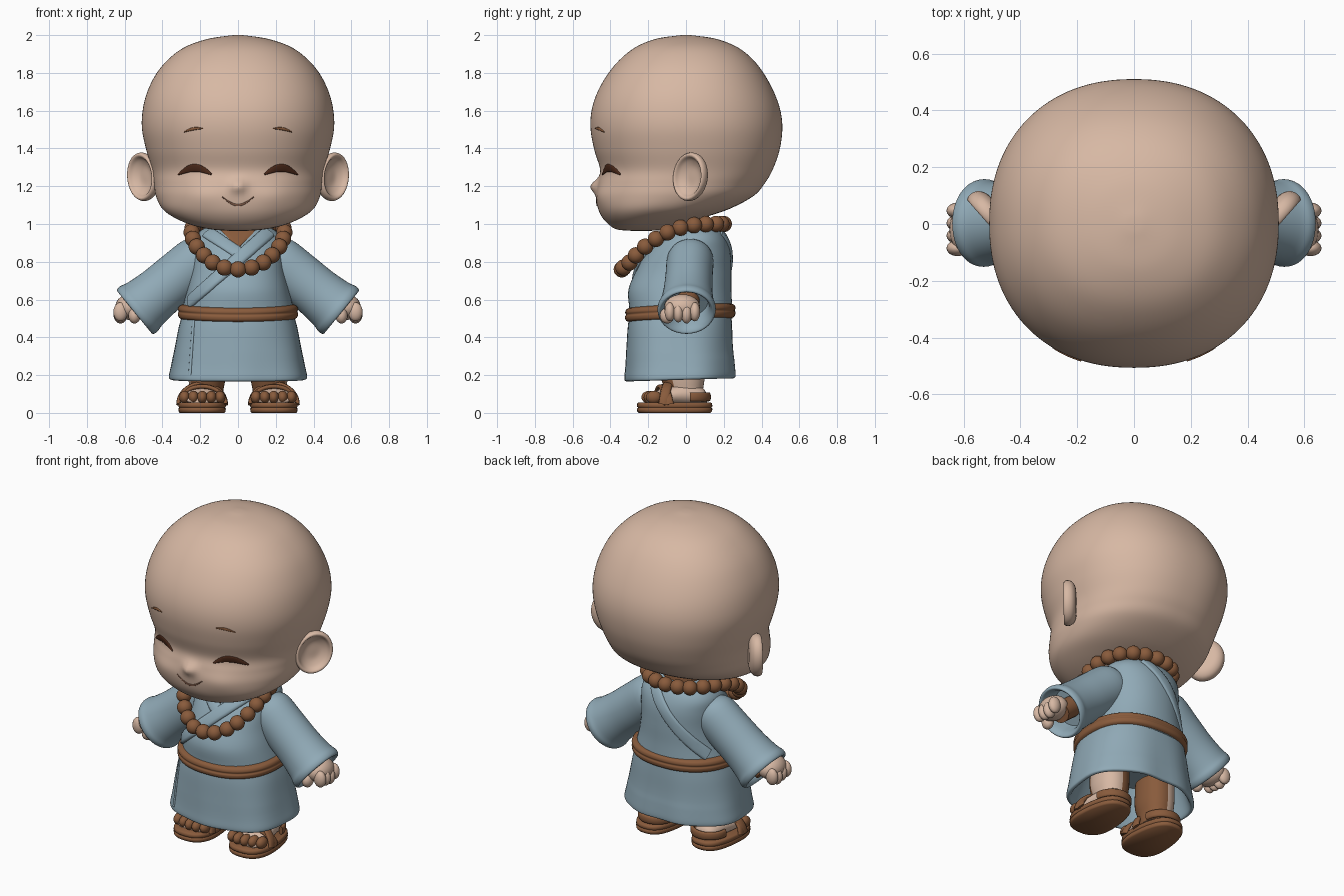
import bpy, bmesh
from math import sin, cos, pi, exp, atan2, radians
from mathutils import Vector, Matrix
from mathutils.bvhtree import BVHTree

cube = bpy.data.objects.get("Cube")
if cube:
    bpy.data.objects.remove(cube)


def material(name, r, g, b):
    m = bpy.data.materials.new(name)
    m.use_nodes = True
    m.diffuse_color = (r, g, b, 1)
    node = next(n for n in m.node_tree.nodes if n.type == 'BSDF_PRINCIPLED')
    node.inputs["Base Color"].default_value = (r, g, b, 1)
    node.inputs["Roughness"].default_value = 0.7
    return m


SKIN = material("skin", .68, .48, .37)
ROBE = material("robe blue", .28, .40, .47)
BROWN = material("wood brown", .25, .105, .045)
DARK = material("dark brown", .07, .022, .01)
LIP = material("mouth line", .25, .12, .075)


def finish(name, bm, mats, mirror=False, pick=None):
    """Turn a bmesh into a smooth-shaded object, mirrored if asked."""
    bmesh.ops.recalc_face_normals(bm, faces=bm.faces[:])
    for f in bm.faces:
        f.smooth = True
        if pick:
            f.material_index = pick(f)
    mesh = bpy.data.meshes.new(name)
    bm.to_mesh(mesh)
    bm.free()
    for m in mats:
        mesh.materials.append(m)
    mesh.set_sharp_from_angle(angle=radians(60))
    ob = bpy.data.objects.new(name, mesh)
    bpy.context.scene.collection.objects.link(ob)
    if mirror:
        mod = ob.modifiers.new("Mirror", 'MIRROR')
        mod.use_mirror_merge = False
    return ob


def spline(pts, k):
    """Catmull-Rom curve through points of any dimension."""
    P = [Vector(p) for p in pts]
    E = [P[0]] + P + [P[-1]]
    out = []
    for i in range(1, len(P)):
        a, b, c, d = E[i - 1:i + 3]
        for j in range(k):
            t = j / k
            out.append((b * 2 + (c - a) * t + (a * 2 - b * 5 + c * 4 - d) * t * t
                        + (b * 3 - a - c * 3 + d) * t ** 3) * .5)
    return out + [P[-1]]


def ring(c, u, v, n=32, p=2):
    def s(a):
        return (1 if a > 0 else -1) * abs(a) ** (2 / p)
    c, u, v = Vector(c), Vector(u), Vector(v)
    return [c + u * s(cos(i * 2 * pi / n)) + v * s(sin(i * 2 * pi / n)) for i in range(n)]


def loft(name, rings, mats, tweak=None, **kw):
    """Skin a list of rings and cap both ends."""
    bm = bmesh.new()
    rows = [[bm.verts.new(tweak(q) if tweak else q) for q in r] for r in rings]
    n = len(rows[0])
    for a, b in zip(rows, rows[1:]):
        for i in range(n):
            j = (i + 1) % n
            bm.faces.new((a[i], a[j], b[j], b[i]))
    bm.faces.new(rows[0])
    bm.faces.new(rows[-1])
    return finish(name, bm, mats, **kw)


def stack(name, table, mats, k=5, n=64, p=2.2, x=0, **kw):
    """Loft upright rows of (z, half width, front y, back y)."""
    return loft(name, [ring((x, (f + b) / 2, z), (w, 0, 0), (0, (b - f) / 2, 0), n, p)
                       for z, w, f, b in spline(table, k)], mats, **kw)


def blobs(name, items, mat, **kw):
    """Ellipsoids joined in one object."""
    bm = bmesh.new()
    for c, r in items:
        m = Matrix.Translation(c) @ Matrix.Diagonal((*r, 1))
        bmesh.ops.create_uvsphere(bm, u_segments=24, v_segments=14, radius=1, matrix=m)
    return finish(name, bm, [mat], **kw)


def tube(name, path, width, thick, normals, mat, **kw):
    """Flat band along a path; width is a function of 0..1."""
    rings = []
    for i, c in enumerate(path):
        t = path[min(i + 1, len(path) - 1)] - path[max(i - 1, 0)]
        side = normals[i].cross(t).normalized()
        rings.append(ring(c, side * width(i / (len(path) - 1)), normals[i] * thick, 12, 2.6))
    return loft(name, rings, [mat], **kw)


def ribbon(name, target, pts, width, thick, mat, side=-1, **kw):
    """Band of (x, z) points laid on the front or back of a target."""
    tree = BVHTree.FromPolygons([v.co for v in target.data.vertices],
                                [f.vertices[:] for f in target.data.polygons])
    path, normals = [], []
    for x, z in pts:
        hit, nor, _, _ = tree.ray_cast(Vector((x, side * 3, z)), Vector((0, -side, 0)))
        if hit:
            path.append(hit)
            normals.append(nor if nor.y * side > 0 else -nor)
    return tube(name, path, width, thick, normals, mat, **kw)


def line(a, b, n=24):
    a, b = Vector(a), Vector(b)
    return [a.lerp(b, i / n) for i in range(n + 1)]


# Head, with nose and cheeks raised on the front
def face_shape(q):
    if q.y < -.1:
        q.y -= .038 * exp(-(q.x / .04) ** 2 - ((q.z - 1.2) / .035) ** 2)
        q.y -= .012 * exp(-((abs(q.x) - .2) / .1) ** 2 - ((q.z - 1.15) / .07) ** 2)
    return q


head = stack("head", [
    (.963, .03, -.27, -.2), (.97, .13, -.36, -.12), (.99, .23, -.4, -.06), (1.03, .33, -.44, .08),
    (1.08, .4, -.465, .23), (1.15, .435, -.475, .36), (1.22, .445, -.465, .42),
    (1.29, .455, -.455, .46), (1.39, .485, -.485, .495), (1.5, .508, -.505, .51),
    (1.6, .505, -.5, .5), (1.7, .48, -.468, .465), (1.8, .43, -.41, .41), (1.88, .36, -.34, .345),
    (1.94, .275, -.26, .265), (1.98, .16, -.16, .16), (1.997, .05, -.05, .05),
    (2, .01, -.01, .01)], [SKIN], k=6, n=128, tweak=face_shape)

# Closed smiling eyes, brows and mouth
steps = [i / 20 for i in range(21)]
ribbon("eyes", head, [(.14 + .175 * t, 1.262 + .035 * sin(pi * t)) for t in steps],
       lambda t: .004 + .018 * sin(pi * t), .006, DARK, mirror=True)
ribbon("eyebrows", head, [(.185 + .1 * t, 1.505 + .008 * sin(pi * t) - .018 * t) for t in steps],
       lambda t: .002 + .006 * sin(pi * t), .005, BROWN, mirror=True)
ribbon("mouth", head, [(.17 * t - .085, 1.145 - .045 * sin(pi * t)) for t in steps],
       lambda t: .002 + .004 * sin(pi * t), .004, LIP)

# Ears: dished discs facing forward and outward
out, face = Vector((.66, .75, 0)), Vector((.75, -.66, 0))
up = (Vector((0, 0, 1)) + out * .28).normalized()
across = up.cross(face).normalized()
if across.x < 0:
    across = -across
loft("ears", [ring(Vector((.495, .03, 1.25)) + face * h, across * (.108 * r), up * (.13 * r))
              for r, h in spline([(.02, -.035), (.6, -.035), (.9, -.018), (1, .008), (.96, .03),
                                  (.85, .032), (.7, .01), (.4, -.008), (.02, -.01)], 4)],
     [SKIN], mirror=True)

# Neck, robe top and hollow skirt
stack("neck", [(.85, .13, -.1, .14), (.95, .12, -.09, .13), (1.06, .12, -.09, .12)], [BROWN])
torso = stack("robe_top", [
    (.5, .3, -.3, .245), (.55, .295, -.3, .245), (.65, .27, -.305, .24), (.75, .25, -.265, .24),
    (.85, .245, -.21, .235), (.92, .235, -.15, .215), (.97, .19, -.1, .18),
    (1, .12, -.05, .12)], [ROBE])


def folds(q):
    s = 1 + .014 * sin(7 * atan2(q.y, q.x)) * max(0, .5 - q.z) / .3
    return Vector((q.x * s, q.y * s, q.z + .03 * q.y * (q.z < .3)))


skirt = stack("robe_skirt", [
    (.52, .295, -.3, .24), (.45, .315, -.308, .245), (.35, .335, -.313, .25), (.25, .355, -.318, .26),
    (.195, .366, -.322, .264), (.178, .36, -.315, .258), (.185, .342, -.297, .24),
    (.26, .32, -.28, .22), (.4, .28, -.24, .2)], [ROBE], p=2.4, tweak=folds)
ribbon("skirt_seam", skirt, line((-.235, .49), (-.255, .2)), lambda t: .008, .006, ROBE)

# Crossed collar, undershirt and back fold
ribbon("undershirt", torso, line((0, .975), (0, .875)), lambda t: .1 - .095 * t, .006, BROWN)
ribbon("under_collar", torso, line((-.16, .955), (.03, .83)), lambda t: .036, .012, ROBE)
ribbon("over_collar", torso, line((.16, .955), (-.255, .59)), lambda t: .038, .016, ROBE)
ribbon("back_fold", torso, line((.08, .96), (-.24, .6)), lambda t: .035, .012, ROBE, side=1)

# Belt
stack("belt", [(.488, .285, -.285, .23), (.5, .312, -.316, .256), (.52, .318, -.323, .262),
               (.532, .314, -.318, .258), (.545, .318, -.322, .262), (.562, .31, -.314, .255),
               (.572, .285, -.285, .23)], [BROWN], k=4, p=2.3,
      tweak=lambda q: Vector((q.x, q.y, q.z + .04 * q.y + .06 * q.x * q.x)))

# Wide hollow sleeves
shoulder, axis, rise = Vector((.16, .025, .85)), Vector((.773, -.045, -.634)), Vector((.634, 0, .773))
loft("sleeves", [ring(shoulder + axis * s, rise * a, (0, b, 0), 48) for s, a, b in spline([
    (0, .09, .09), (.06, .13, .122), (.2, .135, .125), (.33, .136, .13), (.43, .145, .143),
    (.47, .155, .154), (.495, .152, .15), (.5, .138, .138), (.47, .12, .12), (.4, .11, .11)], 4)],
     [ROBE], mirror=True)

# Wrists and hands
loft("wrists", [ring(shoulder + axis * s, rise * .06, (0, .065, 0), 24) for s in (.38, .44, .5)],
     [BROWN], mirror=True)
fingers = [((.622, -.085 + .044 * i, .535 - .006 * (i % 3)), (.038, .028, .05)) for i in range(4)]
blobs("hands", [((.575, -.02, .56), (.075, .095, .068)), ((.548, -.1, .515), (.032, .038, .042))]
      + fingers, SKIN, mirror=True)

# Bead necklace, evenly spaced around the neck
half = spline([(0, -.34, .76), (.075, -.33, .77), (.14, -.295, .8), (.195, -.25, .85),
               (.23, -.19, .9), (.245, -.11, .95), (.24, -.03, .98), (.22, .05, .995),
               (.17, .13, 1), (.1, .18, 1), (0, .2, 1)], 20)
dist = [0]
for a, b in zip(half, half[1:]):
    dist.append(dist[-1] + (b - a).length)
beads, count = [], 12
for i in range(count + 1):
    c = half[min(range(len(half)), key=lambda j: abs(dist[j] - dist[-1] * i / count))]
    beads.append((c, (.043,) * 3))
    if 0 < i < count:
        beads.append((Vector((-c.x, c.y, c.z)), (.043,) * 3))
blobs("bead_necklace", beads, BROWN)


# Legs: bare on the outside, brown wraps on the front and inside
def bare(f):
    c = f.calc_center_median()
    return 1 if c.x > .16 and c.y > -.07 else 0


stack("legs", [(.06, .085, -.1, .09), (.12, .088, -.11, .09), (.2, .1, -.135, .1), (.34, .1, -.13, .1)],
      [BROWN, SKIN], n=40, x=.165, mirror=True, pick=bare)
loft("feet", [ring((.185, y, .05 + h * .8), (w, 0, 0), (0, 0, h), 24) for y, w, h in spline([
    (.11, .02, .02), (.09, .06, .045), (0, .085, .06), (-.1, .1, .05), (-.18, .1, .03),
    (-.21, .07, .015)], 4)], [SKIN], mirror=True)
blobs("toes", [((.095 + .047 * i, -.2 + .012 * abs(i - 1.5), .083), (.028, .042, .034))
               for i in range(5)], BROWN, mirror=True)

# Sandals: grooved sole, two arched straps and a heel strap
loft("sandal_soles", [ring((.19, -.06, z), (.14 * s, 0, 0), (0, .2 * s, 0), 48, 2.5) for z, s in
                      ((0, .95), (.008, .99), (.022, 1), (.028, .965), (.034, 1), (.05, .99), (.056, .95))],
     [BROWN], mirror=True,
     tweak=lambda q: Vector((.19 + (q.x - .19) * (.88 - .6 * min(q.y + .06, .1)), q.y, q.z)))
for name, front, back, height in (("front_straps", -.16, -.09, .095), ("rear_straps", -.06, -.12, .11)):
    arch = [Vector((.19 - .125 * cos(pi * t), front + (back - front) * t, .045 + height * sin(pi * t)))
            for t in steps]
    tube(name, arch, lambda t: .026, .012,
         [Vector((-cos(pi * t), 0, sin(pi * t))) for t in steps], BROWN, mirror=True)
heel = [Vector((.18 - .1 * cos(pi * t), .02 + .1 * sin(pi * t), .085)) for t in steps]
tube("heel_straps", heel, lambda t: .024, .012,
     [Vector((-cos(pi * t), sin(pi * t), 0)) for t in steps], BROWN, mirror=True)
